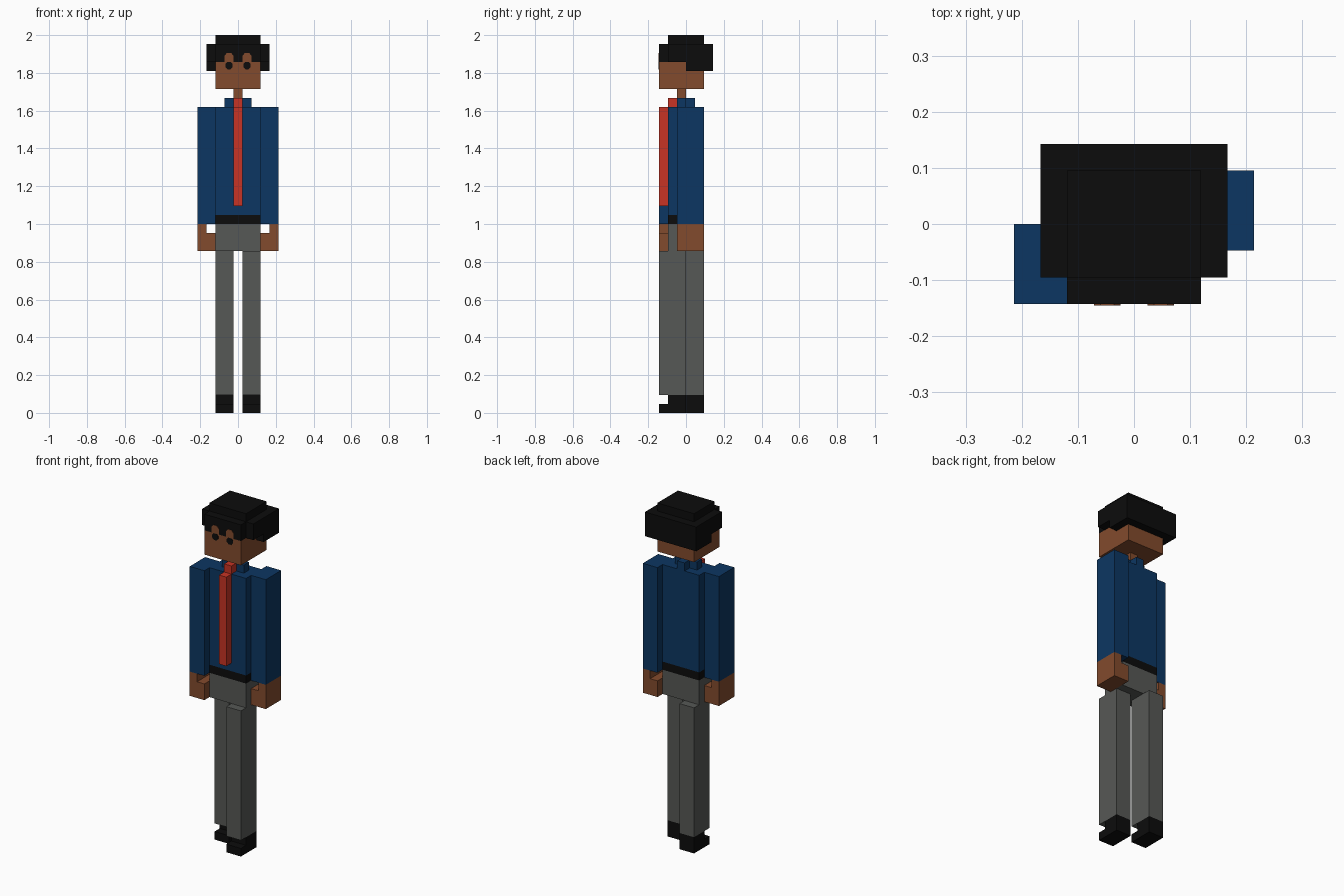
import bpy, bmesh, math

if "Cube" in bpy.data.objects:
    bpy.data.objects.remove(bpy.data.objects["Cube"])

U = 2 / 42  # one block: the figure is 42 blocks tall


def material(name, rgb):
    m = bpy.data.materials.new(name)
    m.diffuse_color = (*rgb, 1)
    m.use_nodes = True
    m.node_tree.nodes["Principled BSDF"].inputs["Base Color"].default_value = m.diffuse_color
    return m


BLACK = material("black", (0.0037, 0.0037, 0.0037))
SKIN = material("brown skin", (0.226, 0.07, 0.026))
BLUE = material("navy blue", (0.0037, 0.037, 0.122))
RED = material("red", (0.58, 0.034, 0.018))
GREY = material("grey", (0.094, 0.098, 0.092))


def finish(name, bm, mat):
    bmesh.ops.recalc_face_normals(bm, faces=bm.faces)
    me = bpy.data.meshes.new(name)
    bm.to_mesh(me)
    bm.free()
    me.materials.append(mat)
    ob = bpy.data.objects.new(name, me)
    bpy.context.collection.objects.link(ob)
    return ob


def blocks(name, mat, *boxes):
    """Each box is (x0, x1, y0, y1, z0, z1) in blocks."""
    bm = bmesh.new()
    for x0, x1, y0, y1, z0, z1 in boxes:
        vs = bmesh.ops.create_cube(bm, size=1)["verts"]
        for v in vs:
            v.co.x = (x0 if v.co.x < 0 else x1) * U
            v.co.y = (y0 if v.co.y < 0 else y1) * U
            v.co.z = (z0 if v.co.z < 0 else z1) * U
    return finish(name, bm, mat)


def face_plate(name, mat, points):
    """Thin plate on the front of the face; points are (x, z) in blocks."""
    bm = bmesh.new()
    f = bm.faces.new([bm.verts.new((x * U, -3 * U - 0.002, z * U)) for x, z in points])
    ext = bmesh.ops.extrude_face_region(bm, geom=[f])["geom"]
    for v in ext:
        if isinstance(v, bmesh.types.BMVert):
            v.co.y += 0.004
    return finish(name, bm, mat)


def sided(s, a, b):
    return (a, b) if s > 0 else (-b, -a)


# Head, neck and hair
blocks("head", SKIN, (-2.5, 2.5, -3, 2, 36, 39))
blocks("neck", SKIN, (-.5, .5, -1, 0, 34, 36))
blocks("hair", BLACK,
       (-2.5, 2.5, -2, 2, 41, 42),     # crown
       (-3.5, 3.5, -2, 3, 39, 41),     # cap
       (-2.5, 2.5, -3, -2, 39, 41),    # fringe
       (-3.5, 3.5, 2, 3, 38, 39),      # nape
       (-3.5, -2.5, 0, 2, 38, 39),
       (2.5, 3.5, 0, 2, 38, 39))

# Torso, collar, tie, belt and hips
blocks("torso", BLUE, (-2.5, 2.5, -2, 1, 22, 34))
blocks("collar", BLUE, (-1.5, -.5, -1, 0, 34, 35), (.5, 1.5, -1, 0, 34, 35),
       (-.5, .5, 0, 1, 34, 35))
blocks("tie", RED, (-.5, .5, -3, -2, 23, 34), (-.5, .5, -2, -1, 34, 35))
blocks("belt", BLACK, (-2.5, 2.5, -2, 1, 21, 22))
blocks("hips", GREY, (-2.5, 2.5, -2, 1, 18, 21))

# Paired parts: arms and legs swing in opposite directions
for s, side in ((-1, "left"), (1, "right")):
    ay = (-3, 0) if s < 0 else (-1, 2)
    ly = (-1, 2) if s < 0 else (-3, 0)
    arm = sided(s, 2.5, 4.5)
    leg = sided(s, .5, 2.5)
    blocks(side + "_sleeve", BLUE, (*arm, *ay, 21, 34))
    blocks(side + "_hand", SKIN, (*arm, *ay, 18, 20), (*sided(s, 3.5, 4.5), *ay, 20, 21))
    blocks(side + "_trouser_leg", GREY, (*leg, *ly, 2, 18))
    blocks(side + "_shoe", BLACK, (*leg, *ly, 0, 1), (*leg, ly[0] + 1, ly[1], 1, 2))
    # arched gap in the fringe, and a round eye
    face_plate(side + "_fringe_arch", SKIN,
               [(s + x, z) for x, z in ((-.5, 39), (.5, 39), (.5, 39.7), (.25, 40), (-.25, 40), (-.5, 39.7))])
    face_plate(side + "_eye", BLACK,
               [(s + .45 * math.cos(a), 38.6 + .45 * math.sin(a))
                for a in (math.pi / 4 * (i + .5) for i in range(8))])
